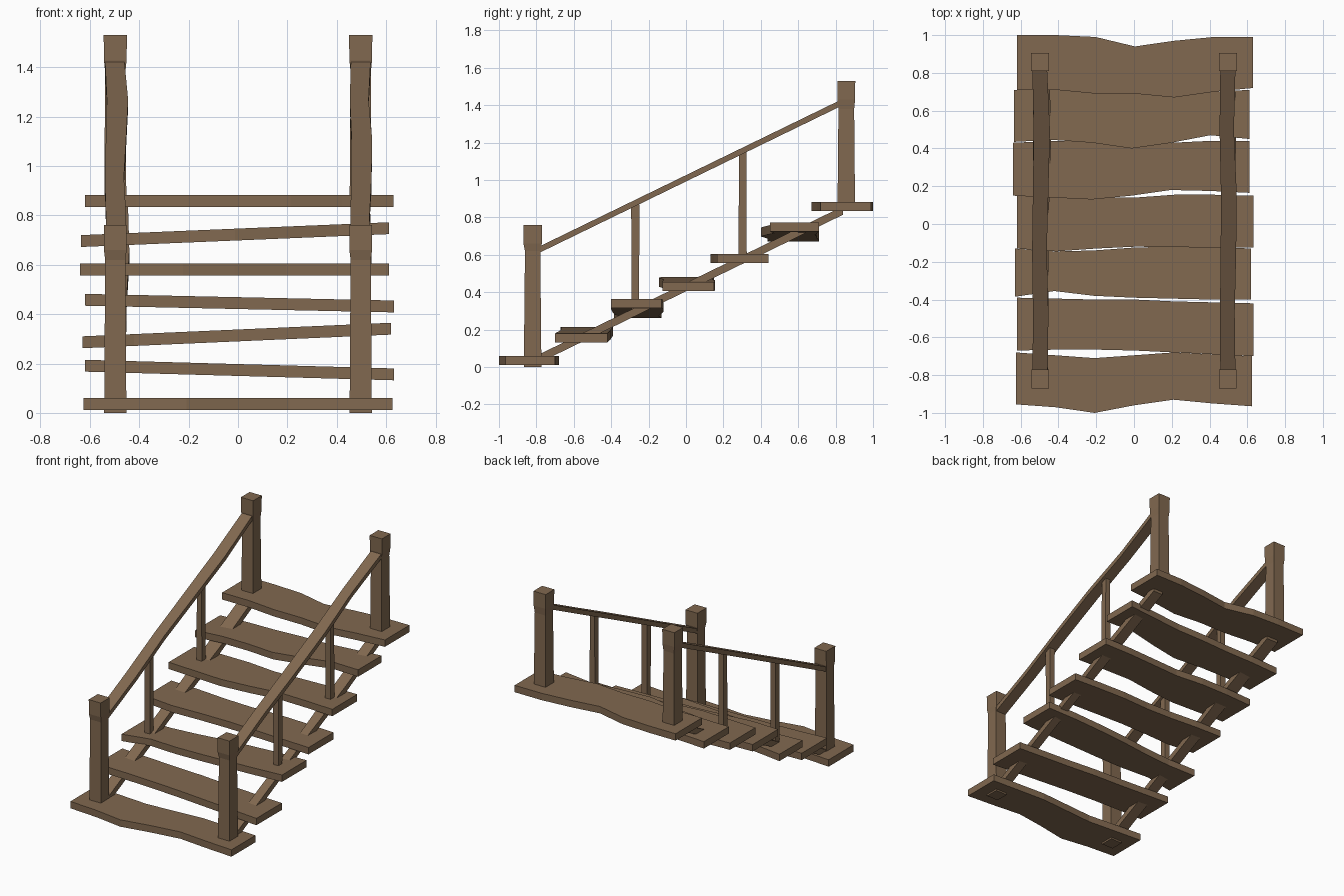
import bpy, bmesh
from mathutils import Vector

if "Cube" in bpy.data.objects:
    bpy.data.objects.remove(bpy.data.objects["Cube"])

wood = bpy.data.materials.new("weathered_wood")
wood.diffuse_color = (0.22, 0.14, 0.08, 1)
wood.use_nodes = True
wood.node_tree.nodes["Principled BSDF"].inputs["Base Color"].default_value = wood.diffuse_color


def loft(name, sections):
    """Join a run of four-cornered cross-sections into a closed solid."""
    bm = bmesh.new()
    rings = [[bm.verts.new(Vector(p)) for p in s] for s in sections]
    for a, b in zip(rings, rings[1:]):
        for i in range(4):
            j = (i + 1) % 4
            bm.faces.new((a[i], a[j], b[j], b[i]))
    bm.faces.new(rings[0][::-1])
    bm.faces.new(rings[-1])
    bmesh.ops.recalc_face_normals(bm, faces=bm.faces)
    me = bpy.data.meshes.new(name)
    bm.to_mesh(me)
    bm.free()
    me.materials.append(wood)
    ob = bpy.data.objects.new(name, me)
    bpy.context.collection.objects.link(ob)
    return ob


def upright(name, x, y, levels):
    # levels: (z, half width x, half depth y)
    loft(name, [[(x - w, y - d, z), (x + w, y - d, z), (x + w, y + d, z), (x - w, y + d, z)]
                for z, w, d in levels])


def sloped(name, pts, depth):
    # pts: (y, top z, left x, right x)
    loft(name, [[(l, y, z - depth), (r, y, z - depth), (r, y, z), (l, y, z)]
                for y, z, l, r in pts])


# Treads: left x, right x, left top z, right top z, front edge, back edge
treads = [
    (-.625, .625, .06, .06, (-.955, -.97, -1.0, -.96, -.93, -.95, -.965),
     (-.68, -.695, -.71, -.695, -.68, -.69, -.70)),
    (-.62, .632, .215, .18, (-.67, -.665, -.665, -.67, -.68, -.69, -.70),
     (-.39, -.395, -.40, -.40, -.41, -.415, -.42)),
    (-.63, .62, .31, .365, (-.385, -.355, -.38, -.39, -.395, -.40, -.40),
     (-.13, -.145, -.14, -.125, -.12, -.12, -.13)),
    (-.62, .632, .482, .455, (-.13, -.145, -.13, -.12, -.122, -.125, -.125),
     (.15, .15, .14, .14, .155, .155, .15)),
    (-.64, .612, .605, .605, (.15, .14, .13, .15, .18, .175, .165),
     (.43, .44, .44, .42, .43, .44, .44)),
    (-.635, .612, .72, .772, (.435, .445, .43, .40, .43, .47, .45),
     (.71, .71, .70, .70, .69, .70, .71)),
    (-.62, .63, .882, .882, (.71, .71, .69, .69, .67, .70, .72),
     (1.0, 1.0, .99, .94, .97, .99, .99)),
]
for n, (xl, xr, zl, zr, front, back) in enumerate(treads, 1):
    secs = []
    for i in range(7):
        t = i / 6
        x, z = xl + (xr - xl) * t, zl + (zr - zl) * t
        secs.append([(x, front[i], z - .048), (x, back[i], z - .048), (x, back[i], z), (x, front[i], z)])
    loft(f"tread_{n}", secs)

# Posts, balusters, rails and stringers on both sides
for side, s in (("left", -1), ("right", 1)):
    x = .497 * s
    upright(f"{side}_bottom_post", x, -.82,
            [(0, .045, .047), (.62, .041, .041), (.66, .046, .049), (.76, .046, .05)])
    upright(f"{side}_top_post", x, .857,
            [(.84, .045, .047), (1.38, .041, .042), (1.43, .046, .047), (1.53, .047, .048)])
    upright(f"{side}_lower_baluster", x, -.271, [(.3, .02, .02), (.87, .021, .022)])
    upright(f"{side}_upper_baluster", x, .303, [(.56, .021, .022), (1.15, .018, .02)])

    # Handrail with a slight hand-hewn waviness
    wave = (0, .004, -.005, .004, .012, -.003) if s < 0 else (0, -.004, .004, .006, -.008, 0)
    pts = []
    for i, w in enumerate(wave):
        t = i / 5
        pts.append((-.79 + 1.61 * t, .642 + .783 * t, x - .04 + w * .5, x + .04 + w))
    sloped(f"{side}_handrail", pts, .034)

    # Stringer under the treads
    a, b = (-.535, -.44) if s < 0 else (.46, .54)
    sloped(f"{side}_stringer",
           [(-.81, .056, a, b - .015), (0, .45, a + .008, b - .012), (.42, .654, a, b), (.84, .86, a, b - .006)], .045)
